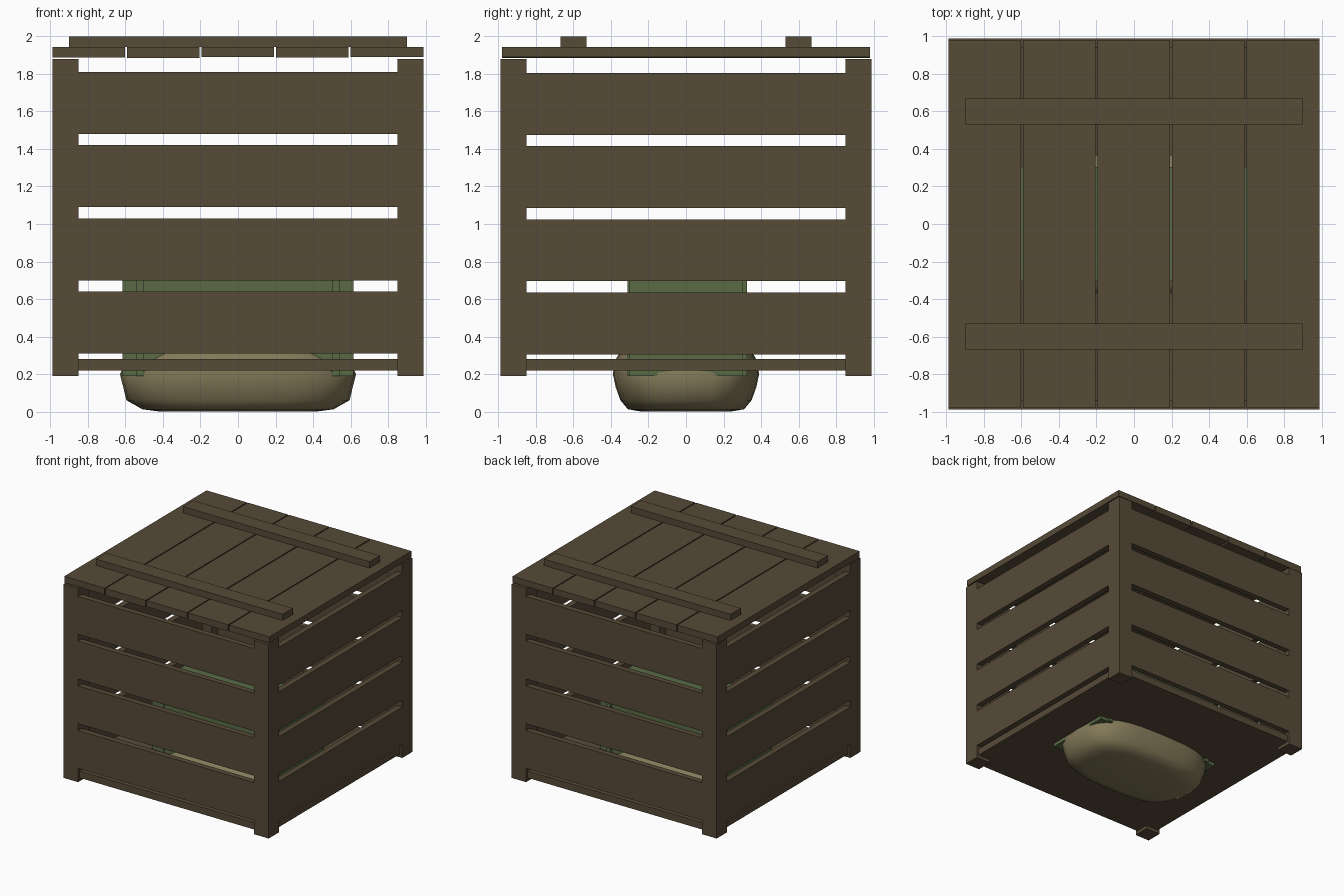
import bpy, bmesh, math

if "Cube" in bpy.data.objects:
    bpy.data.objects.remove(bpy.data.objects["Cube"])

def mat(name, c):
    m = bpy.data.materials.new(name)
    m.diffuse_color = (*c, 1)
    m.use_nodes = True
    m.node_tree.nodes["Principled BSDF"].inputs["Base Color"].default_value = m.diffuse_color
    return m

WOOD = mat("dark wood", (0.095, 0.069, 0.039))
GREEN = mat("olive green", (0.10, 0.145, 0.06))
TAN = mat("sack tan", (0.23, 0.195, 0.10))

def finish(name, bm, m):
    bmesh.ops.recalc_face_normals(bm, faces=bm.faces)
    me = bpy.data.meshes.new(name)
    bm.to_mesh(me)
    bm.free()
    me.materials.append(m)
    ob = bpy.data.objects.new(name, me)
    bpy.context.collection.objects.link(ob)
    return ob

def box(name, x0, x1, y0, y1, z0, z1, m):
    bm = bmesh.new()
    bmesh.ops.create_cube(bm, size=1)
    for v in bm.verts:
        v.co.x = x0 if v.co.x < 0 else x1
        v.co.y = y0 if v.co.y < 0 else y1
        v.co.z = z0 if v.co.z < 0 else z1
    return finish(name, bm, m)

E, T, P = 0.99, 0.05, 0.85   # outer edge, slat thickness, inner side of posts

# corner posts
for sx in (-1, 1):
    for sy in (-1, 1):
        xs, ys = sorted((sx * P, sx * E)), sorted((sy * P, sy * E))
        box("corner_post", *xs, *ys, 0.19, 1.88, WOOD)

# wall slats between the posts, flush with their outer faces
for i in range(4):
    z = 0.31 + 0.39 * i
    for s in (-1, 1):
        a, b = sorted((s * (E - T), s * E))
        box("wall_slat", -P, P, a, b, z, z + 0.33, WOOD)
        box("side_slat", a, b, -P, P, z - 0.005, z + 0.325, WOOD)

# floor
box("crate_floor", -0.97, 0.97, -0.97, 0.97, 0.22, 0.28, WOOD)

# lid planks with slightly uneven heights, and two cleats
for i, dz in enumerate((0.0, -0.004, 0.003, 0.0, 0.002)):
    x = -0.99 + 0.3975 * i
    box("lid_plank", x, x + 0.388, -0.98, 0.98, 1.888 + dz, 1.945, WOOD)
for y in (-0.6, 0.6):
    box("lid_cleat", -0.9, 0.9, y - 0.07, y + 0.07, 1.945, 2.0, WOOD)

# green container inside, with ribs front and back
box("inner_container", -0.615, 0.615, -0.305, 0.305, 0.19, 0.84, GREEN)
for x in (-0.52, 0.52):
    box("container_rib", x - 0.02, x + 0.02, -0.313, 0.325, 0.19, 0.83, GREEN)

# soft sack poking out below the floor
bm = bmesh.new()
N = 28
rings = []
for z, rx, ry in ((0.0, 0.42, 0.24), (0.012, 0.51, 0.31), (0.06, 0.595, 0.35),
                  (0.13, 0.612, 0.375), (0.20, 0.63, 0.39), (0.27, 0.59, 0.38),
                  (0.32, 0.52, 0.35), (0.36, 0.40, 0.28)):
    ring = []
    for k in range(N):
        t = 2 * math.pi * k / N
        c, s = math.cos(t), math.sin(t)
        ring.append(bm.verts.new((rx * math.copysign(abs(c) ** 0.65, c),
                                  ry * math.copysign(abs(s) ** 0.65, s), z)))
    rings.append(ring)
for a, b in zip(rings, rings[1:]):
    for k in range(N):
        bm.faces.new((a[k], a[(k + 1) % N], b[(k + 1) % N], b[k]))
bm.faces.new(rings[0])
bm.faces.new(rings[-1])
for f in bm.faces:
    f.smooth = True
finish("sack", bm, TAN)
